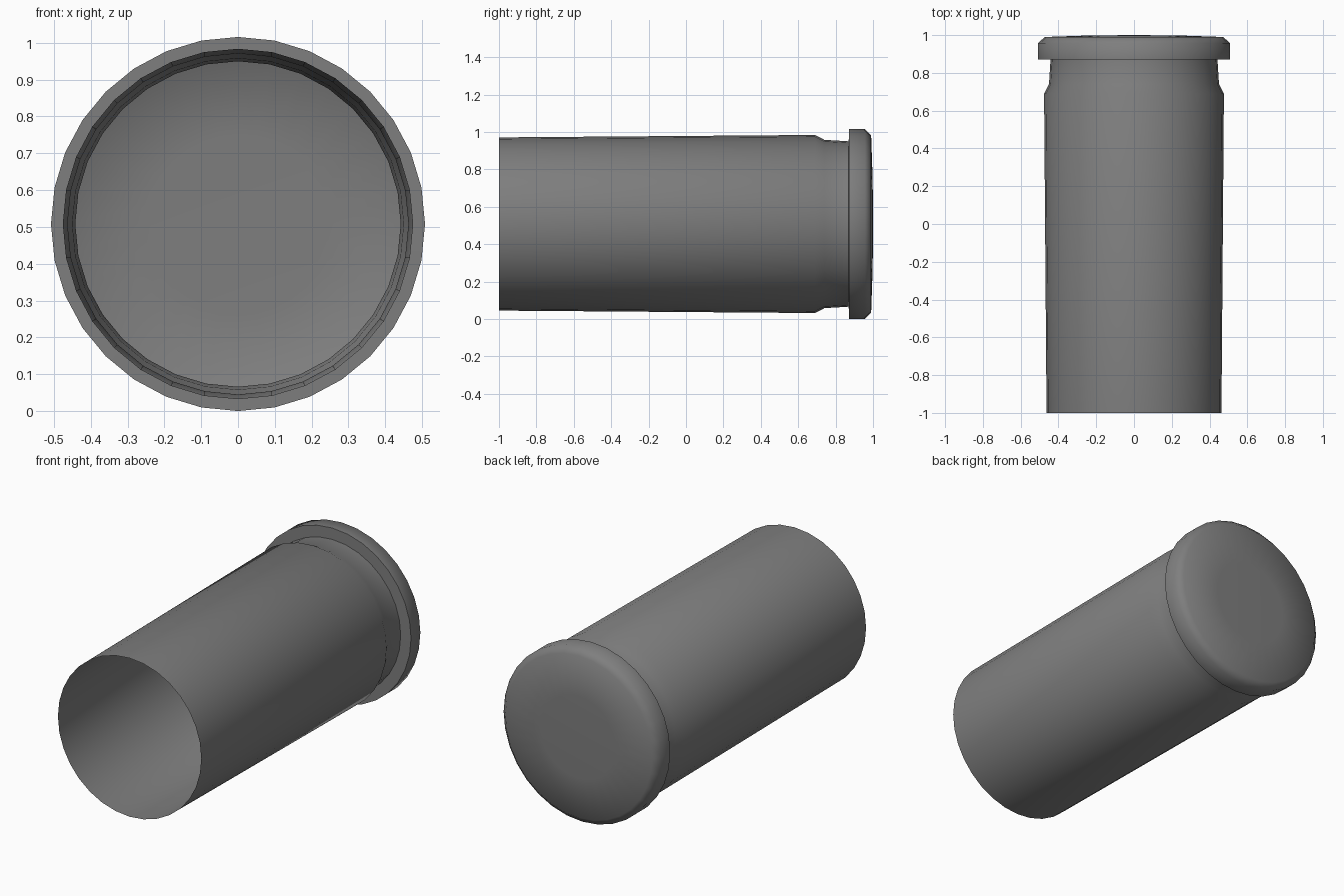
import bpy
import bmesh
from math import pi, radians
from mathutils import Vector, Matrix

cube = bpy.data.objects.get("Cube")
if cube:
    bpy.data.objects.remove(cube)

SIDES = 32
AXIS_Z = 0.508

# Profile of the thin shell: (y along the axis, radius)
PROFILE = [
    (-1.0, 0.463), (0.69, 0.476), (0.74, 0.45), (0.87, 0.442),   # tube and neck
    (0.871, 0.508), (0.957, 0.508), (0.99, 0.473),               # rim
    (0.998, 0.24), (1.0, 0.0),                                   # domed base
]


def make_material(name, grey):
    mat = bpy.data.materials.new(name)
    mat.use_nodes = True
    colour = (grey, grey, grey, 1)
    mat.diffuse_color = colour
    mat.node_tree.nodes["Principled BSDF"].inputs["Base Color"].default_value = colour
    return mat


def lathe(name, profile, material):
    bm = bmesh.new()
    verts = [bm.verts.new((0, y, r)) for y, r in profile]
    edges = [bm.edges.new(pair) for pair in zip(verts, verts[1:])]
    bmesh.ops.spin(bm, geom=verts + edges, cent=(0, 0, 0), axis=(0, 1, 0),
                   angle=2 * pi, steps=SIDES, use_merge=True)
    bmesh.ops.remove_doubles(bm, verts=bm.verts, dist=0.0005)
    bmesh.ops.recalc_face_normals(bm, faces=bm.faces)
    # The base must face outwards
    base = max(bm.faces, key=lambda f: f.calc_center_median().y)
    if base.normal.y < 0:
        bmesh.ops.reverse_faces(bm, faces=bm.faces)
    bm.transform(Matrix.Translation(Vector((0, 0, AXIS_Z))))
    mesh = bpy.data.meshes.new(name)
    bm.to_mesh(mesh)
    bm.free()
    mesh.materials.append(material)
    obj = bpy.data.objects.new(name, mesh)
    bpy.context.collection.objects.link(obj)
    return obj


# Open tube with a shoulder, narrow neck, rim and closed base
casing = lathe("casing", PROFILE, make_material("grey metal", 0.21))
bpy.ops.object.select_all(action='DESELECT')
casing.select_set(True)
bpy.context.view_layer.objects.active = casing
bpy.ops.object.shade_smooth_by_angle(angle=radians(60))
